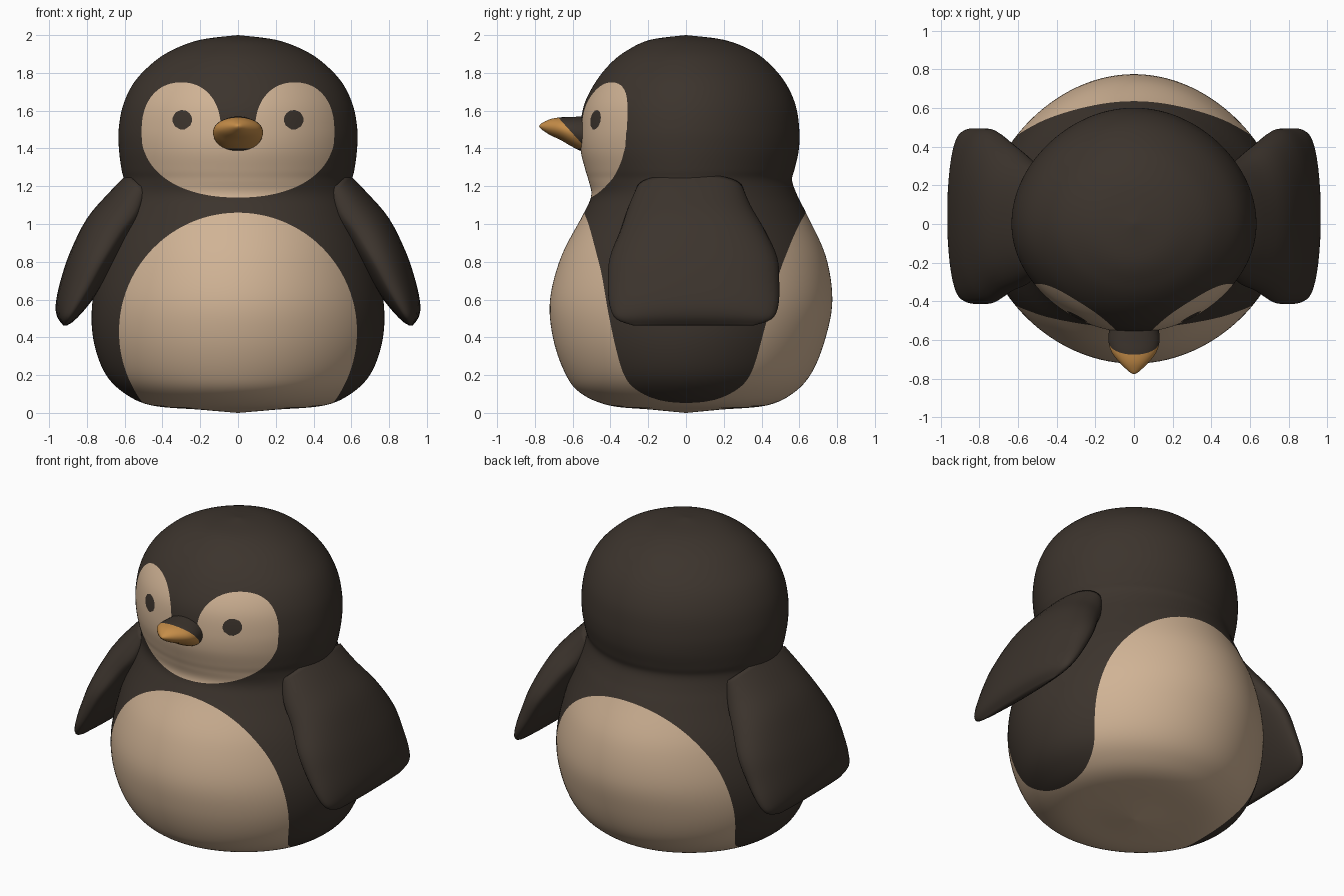
import bpy, bmesh, math
from mathutils import Vector

if "Cube" in bpy.data.objects:
    bpy.data.objects.remove(bpy.data.objects["Cube"])


def material(name, rgb):
    m = bpy.data.materials.new(name)
    m.diffuse_color = (*rgb, 1)
    m.use_nodes = True
    m.node_tree.nodes["Principled BSDF"].inputs["Base Color"].default_value = m.diffuse_color
    return m


DARK = material("dark brown", (0.045, 0.034, 0.026))
CREAM = material("cream", (0.63, 0.45, 0.30))
ORANGE = material("orange", (0.56, 0.265, 0.065))


def spline(rows, steps):
    """Catmull-Rom interpolation through rows of numbers."""
    out = []
    for i in range(len(rows) - 1):
        p0, p1, p2 = rows[max(i - 1, 0)], rows[i], rows[i + 1]
        p3 = rows[min(i + 2, len(rows) - 1)]
        for k in range(steps):
            t = k / steps
            out.append([0.5 * (2 * b + (c - a) * t + (2 * a - 5 * b + 4 * c - d) * t * t
                               + (3 * b - a - 3 * c + d) * t ** 3)
                        for a, b, c, d in zip(p0, p1, p2, p3)])
    out.append(list(rows[-1]))
    return out


def loft(rings):
    bm = bmesh.new()
    loops = [[bm.verts.new(p) for p in ring] for ring in rings]
    n = len(loops[0])
    for a, b in zip(loops, loops[1:]):
        for i in range(n):
            j = (i + 1) % n
            bm.faces.new((a[i], a[j], b[j], b[i]))
    bm.faces.new(loops[0])
    bm.faces.new(loops[-1])
    bmesh.ops.recalc_face_normals(bm, faces=bm.faces)
    return bm


def paint(bm, f, index):
    """Cut the mesh along f = 0 and colour the faces where f < 0."""
    val = {v: f(v.co) for v in bm.verts}
    cuts = []
    for e in list(bm.edges):
        a, b = e.verts
        fa, fb = val[a], val[b]
        if fa * fb < 0:
            cuts.append(bmesh.utils.edge_split(e, a, fa / (fa - fb))[1])
    bmesh.ops.connect_verts(bm, verts=cuts)
    for face in bm.faces:
        if f(face.calc_center_median()) < 0:
            face.material_index = index


def finish(bm, name, mats):
    for face in bm.faces:
        face.smooth = True
    me = bpy.data.meshes.new(name)
    bm.to_mesh(me)
    bm.free()
    for m in mats:
        me.materials.append(m)
    bpy.context.collection.objects.link(bpy.data.objects.new(name, me))


def circle(n, dent=0.0):
    """Unit circle, drawn in slightly on the diagonals."""
    pts = []
    for i in range(n):
        a = (i + 0.5) * math.tau / n
        r = 1 - dent * math.sin(2 * a) ** 2
        pts.append((r * math.cos(a), r * math.sin(a)))
    return pts


def power(v, n):
    return math.copysign(abs(v) ** (2 / n), v)


# Head and body: z, half width, front depth, back depth
profile = [
    (2.00, 0.002, 0.002, 0.002), (1.975, 0.20, 0.19, 0.20), (1.92, 0.35, 0.31, 0.345),
    (1.85, 0.455, 0.40, 0.44), (1.75, 0.55, 0.48, 0.525), (1.63, 0.608, 0.54, 0.58),
    (1.50, 0.632, 0.56, 0.60), (1.39, 0.63, 0.558, 0.597), (1.29, 0.617, 0.534, 0.575),
    (1.23, 0.605, 0.516, 0.562), (1.15, 0.615, 0.502, 0.59), (1.05, 0.645, 0.545, 0.64),
    (0.83, 0.72, 0.66, 0.74), (0.60, 0.77, 0.72, 0.775), (0.40, 0.768, 0.705, 0.74),
    (0.22, 0.71, 0.645, 0.67), (0.11, 0.61, 0.565, 0.575), (0.04, 0.46, 0.41, 0.43),
    (0.017, 0.2, 0.18, 0.18), (0.00, 0.002, 0.002, 0.002)]
body = loft([[(rx * c, (yb if s > 0 else yf) * s, z) for c, s in circle(128, 0.018)]
             for z, rx, yf, yb in spline(profile, 6)])


# Pale belly, back patch and underside
def belly(p):
    return min(math.hypot(p.x, p.z - 0.43) - 0.63, p.z - 0.045)


# Heart-shaped face made of a chin oval and two eye lobes
def face_patch(p):
    x, z = abs(p.x), p.z
    chin = (x / 0.51) ** 2.2 + (abs(z - 1.48) / 0.34) ** 2.2 - 1
    lobe = (abs(x - 0.30) / 0.21) ** 2.2 + (abs(z - 1.50) / 0.25) ** 2.2 - 1
    return max(min(max(chin, (z - 1.50) * 8), lobe), p.y)


def eyes(p):
    return max(math.hypot(abs(p.x) - 0.295, p.z - 1.552) - 0.052, p.y)


paint(body, belly, 1)
paint(body, face_patch, 1)
paint(body, eyes, 0)
finish(body, "head_and_body", [DARK, CREAM])

# Wings: outer x, outer z, inner x, inner z, front y, back y
wing_rows = [
    (0.585, 1.265, 0.46, 1.15, -0.26, 0.30), (0.68, 1.17, 0.49, 1.02, -0.31, 0.35),
    (0.80, 1.03, 0.56, 0.92, -0.35, 0.42), (0.89, 0.85, 0.64, 0.80, -0.405, 0.485),
    (0.94, 0.70, 0.72, 0.67, -0.415, 0.495), (0.965, 0.58, 0.80, 0.56, -0.405, 0.49),
    (0.958, 0.51, 0.865, 0.49, -0.37, 0.455), (0.925, 0.463, 0.905, 0.463, -0.28, 0.36)]
for side, name in ((1, "left_wing"), (-1, "right_wing")):
    rings = []
    for xo, zo, xi, zi, y0, y1 in spline(wing_rows, 4):
        out, inn = Vector((xo, 0, zo)), Vector((xi, 0, zi))
        ring = []
        for c, s in circle(40):
            # rounder on the outside than on the inside
            p = inn + (out - inn) * (0.35 + (0.65 if c > 0 else 0.35) * power(c, 2.2))
            ring.append((side * p.x, (y0 + y1) / 2 + (y1 - y0) / 2 * power(s, 2.2), p.z))
        rings.append(ring)
    finish(loft(rings), name, [DARK])

# Beak: y, centre z, half width, half height
beak_rows = [
    (-0.48, 1.475, 0.12, 0.092), (-0.55, 1.477, 0.13, 0.092), (-0.61, 1.490, 0.132, 0.077),
    (-0.665, 1.505, 0.115, 0.06), (-0.72, 1.513, 0.072, 0.042), (-0.765, 1.517, 0.024, 0.016),
    (-0.777, 1.518, 0.002, 0.002)]
beak = loft([[(rx * c, y, zc + rz * s) for c, s in circle(32)]
             for y, zc, rx, rz in spline(beak_rows, 4)])
# Orange tip and underside, with a thin dark lip below
paint(beak, lambda p: max(p.y + 0.655 - (1.54 - p.z) * 0.9, 1.4 - p.z), 1)
finish(beak, "beak", [DARK, ORANGE])
